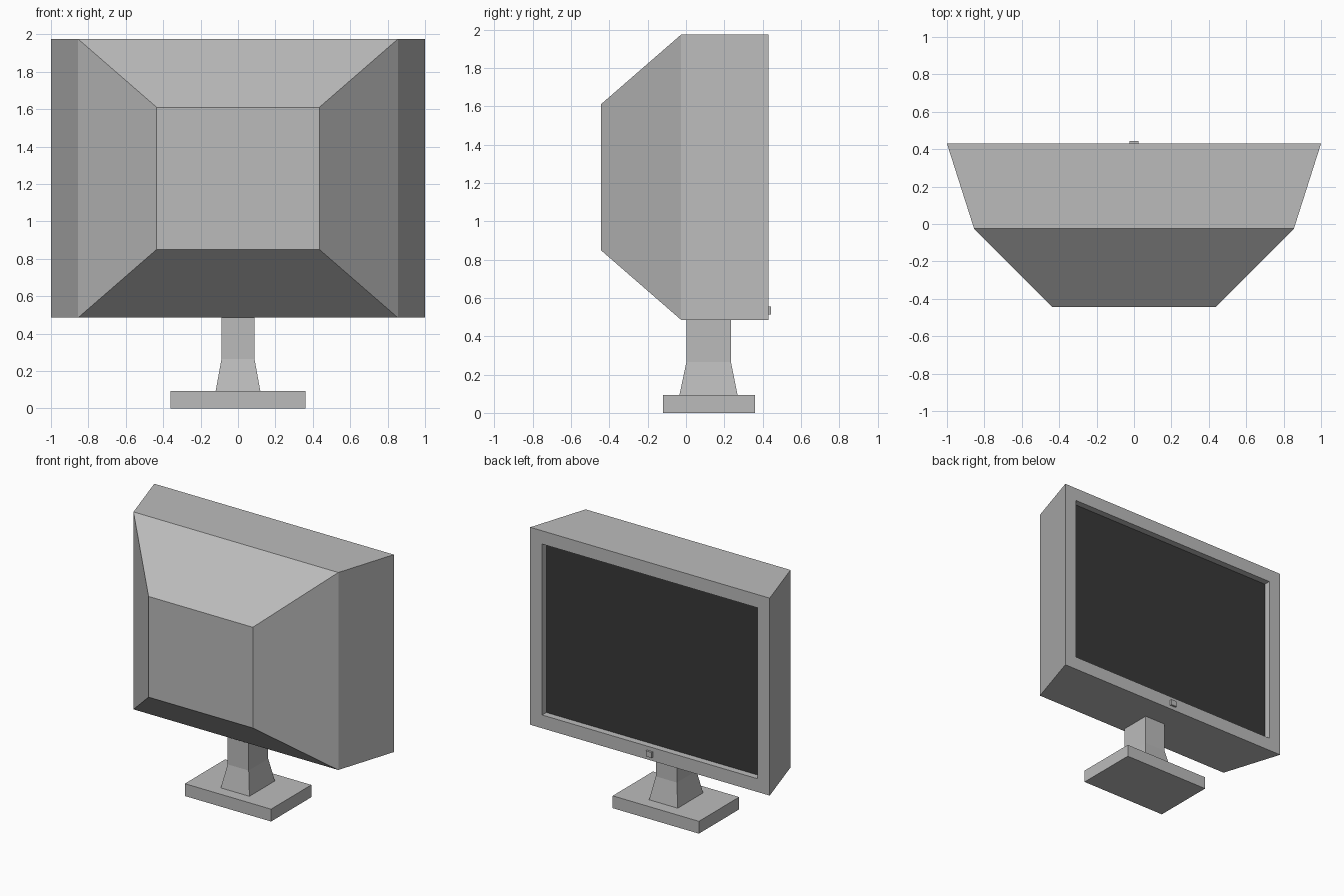
import bpy, bmesh

cube = bpy.data.objects.get("Cube")
if cube:
    bpy.data.objects.remove(cube, do_unlink=True)


def make_material(name, rgb):
    mat = bpy.data.materials.new(name)
    mat.use_nodes = True
    color = (*rgb, 1.0)
    mat.diffuse_color = color
    mat.node_tree.nodes["Principled BSDF"].inputs["Base Color"].default_value = color
    return mat


grey = make_material("casing grey", (0.5, 0.5, 0.5))
dark = make_material("screen black", (0.04, 0.04, 0.04))


def loft(name, rings, axis, materials, last_cap_material=0):
    """Skin rectangles (position, half width, low, high) stacked along y or z."""
    bm = bmesh.new()
    loops = []
    for pos, half, low, high in rings:
        corners = [(-half, low), (half, low), (half, high), (-half, high)]
        loops.append([bm.verts.new((x, pos, t) if axis == "y" else (x, t, pos))
                      for x, t in corners])
    for a, b in zip(loops, loops[1:]):
        for i in range(4):
            j = (i + 1) % 4
            bm.faces.new((a[i], a[j], b[j], b[i]))
    bm.faces.new(loops[0])
    bm.faces.new(loops[-1]).material_index = last_cap_material
    bmesh.ops.recalc_face_normals(bm, faces=bm.faces)
    mesh = bpy.data.meshes.new(name)
    bm.to_mesh(mesh)
    bm.free()
    for mat in materials:
        mesh.materials.append(mat)
    obj = bpy.data.objects.new(name, mesh)
    bpy.context.collection.objects.link(obj)
    return obj


# Casing: tapered rear housing, bezel and recessed screen
loft("monitor_casing", [
    (-0.445, 0.435, 0.85, 1.61),
    (-0.025, 0.855, 0.485, 1.975),
    (0.43, 1.0, 0.485, 1.975),
    (0.43, 0.9, 0.585, 1.875),
    (0.38, 0.9, 0.585, 1.875),
], "y", [grey, dark], last_cap_material=1)

# Power button on the lower bezel
loft("power_button", [
    (0.425, 0.024, 0.513, 0.555),
    (0.445, 0.024, 0.513, 0.555),
], "y", [grey])

# Neck: straight post with a flared foot
loft("stand_neck", [
    (0.09, 0.12, -0.035, 0.27),
    (0.265, 0.088, 0.002, 0.235),
    (0.49, 0.088, 0.002, 0.235),
], "z", [grey])

# Base slab
loft("stand_base", [
    (0.0, 0.36, -0.12, 0.36),
    (0.093, 0.36, -0.12, 0.36),
], "z", [grey])
